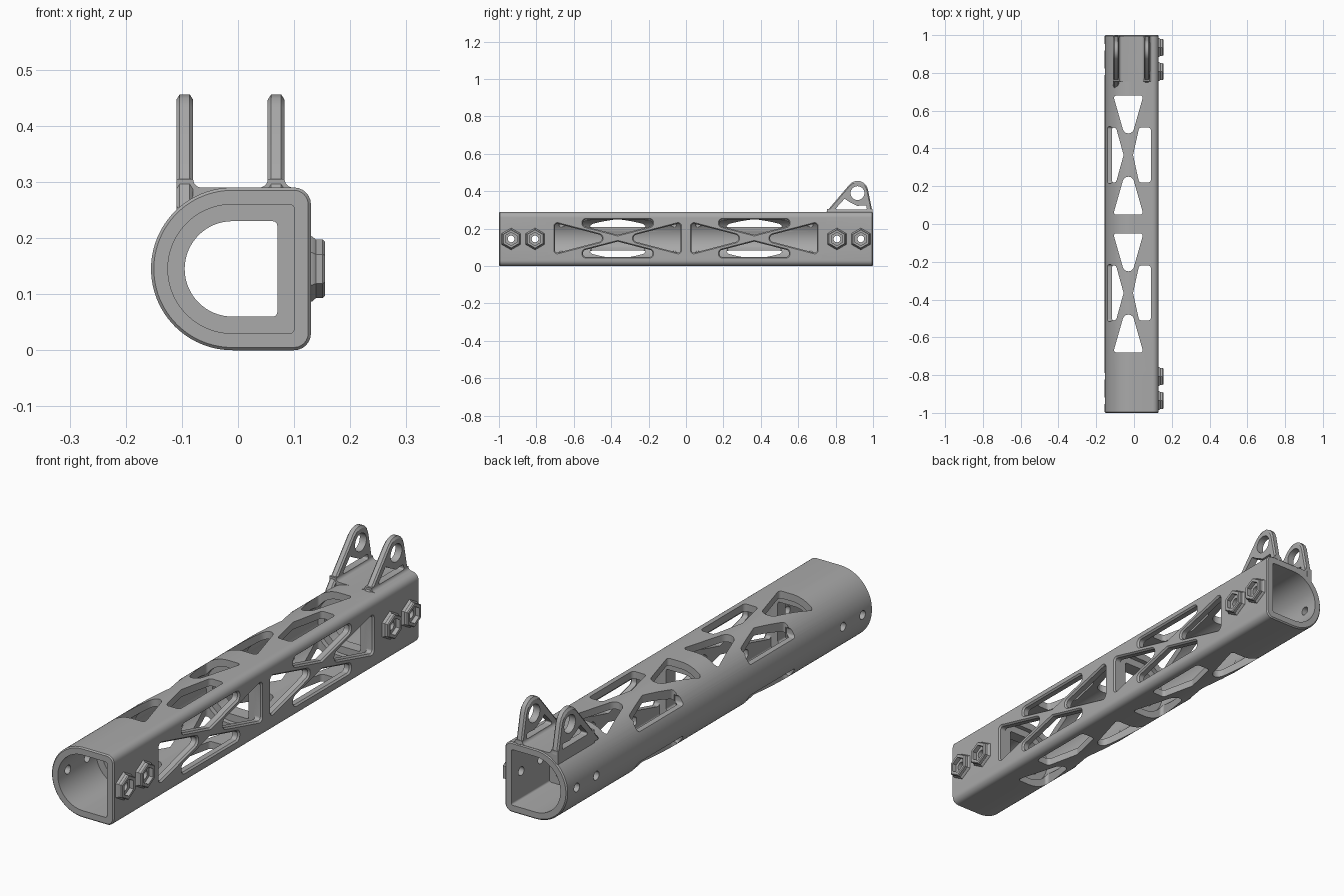
import bpy, bmesh
from math import sin, cos, pi, atan2, tan
from mathutils import Vector

cube = bpy.data.objects.get("Cube")
if cube:
    bpy.data.objects.remove(cube, do_unlink=True)

gray = bpy.data.materials.new("plain_gray")
gray.use_nodes = True
gray.diffuse_color = (0.4, 0.4, 0.4, 1)
gray.node_tree.nodes["Principled BSDF"].inputs["Base Color"].default_value = (0.4, 0.4, 0.4, 1)


def arc(cx, cy, r, a, b, n):
    return [(cx + r * cos(a + (b - a) * i / n), cy + r * sin(a + (b - a) * i / n)) for i in range(n + 1)]


def circle(cx, cy, r, n=32, turn=0):
    return arc(cx, cy, r, turn, turn + 2 * pi, n)[:-1]


def rounded(corners, d=0.0):
    """Polygon of (u, v, radius) corners, grown outward by d, with rounded corners."""
    n = len(corners)
    area = sum(corners[i - 1][0] * corners[i][1] - corners[i][0] * corners[i - 1][1] for i in range(n))
    if area < 0:
        corners = corners[::-1]
    pts = [Vector(c[:2]) for c in corners]
    normals = []
    for i in range(n):
        e = (pts[(i + 1) % n] - pts[i]).normalized()
        normals.append(Vector((e.y, -e.x)))
    grown = []
    for i in range(n):
        a, b = normals[i - 1], normals[i]
        grown.append(pts[i] + (a + b) * d / (1 + a.dot(b)))
    out = []
    for i, p in enumerate(grown):
        to_a, to_b = grown[i - 1] - p, grown[(i + 1) % n] - p
        u, v = to_a.normalized(), to_b.normalized()
        half = u.angle(v) / 2
        t = min(max(corners[i][2] + d, 0.002) / tan(half), 0.48 * min(to_a.length, to_b.length))
        r = t * tan(half)
        c = p + (u + v).normalized() * r / sin(half)
        s, e = p + u * t - c, p + v * t - c
        a0 = atan2(s.y, s.x)
        sweep = (atan2(e.y, e.x) - a0 + pi) % (2 * pi) - pi
        out += arc(c.x, c.y, r, a0, a0 + sweep, 6)
    return out


def loft(name, axis, rings):
    """Closed solid through (position, points) sections along one axis."""
    place = {"x": lambda p, u, v: (p, u, v),
             "y": lambda p, u, v: (u, p, v),
             "z": lambda p, u, v: (u, v, p)}[axis]
    bm = bmesh.new()
    loops = [[bm.verts.new(place(pos, *q)) for q in pts] for pos, pts in rings]
    n = len(loops[0])
    for lo, hi in zip(loops, loops[1:]):
        for i in range(n):
            bm.faces.new((lo[i], lo[(i + 1) % n], hi[(i + 1) % n], hi[i]))
    bm.faces.new(loops[0][::-1])
    bm.faces.new(loops[-1])
    bmesh.ops.recalc_face_normals(bm, faces=bm.faces)
    mesh = bpy.data.meshes.new(name)
    bm.to_mesh(mesh)
    bm.free()
    mesh.materials.append(gray)
    ob = bpy.data.objects.new(name, mesh)
    bpy.context.collection.objects.link(ob)
    return ob


def prism(name, axis, pts, a, b):
    return loft(name, axis, [(a, pts), (b, pts)])


def d_shape(o):
    """Tube section inset by o: half round on one side, flat on the other."""
    r = max(0.03 - o, 0.008)
    x, top, low = 0.13 - o - r, 0.29 - o - r, o + r
    return (arc(-0.01, 0.145, 0.145 - o, pi / 2, 3 * pi / 2, 48)
            + arc(x, low, r, -pi / 2, 0, 6) + arc(x, top, r, 0, pi / 2, 6))


# Tube body with softened ends
tube = loft("tube", "y", [(-1, d_shape(0.005)), (-0.995, d_shape(0)),
                          (0.995, d_shape(0)), (1, d_shape(0.005))])
helpers = []


def combine(ob, operation):
    ob.hide_render = True
    mod = tube.modifiers.new(ob.name, "BOOLEAN")
    mod.operation, mod.solver, mod.object = operation, "EXACT", ob
    helpers.append(ob)


def add(ob):
    combine(ob, "UNION")


def cut(ob):
    combine(ob, "DIFFERENCE")


# Hollow chambers that leave three inner rings, then the narrower bore
for a, b in ((-1.1, -0.75), (-0.70, -0.03), (0.03, 0.70), (0.75, 1.1)):
    cut(prism("chamber", "y", d_shape(0.03), a, b))
cut(prism("bore", "y", d_shape(0.06), -1.2, 1.2))

# Saddle under the lugs with filleted roots
f = 0.015
saddle = ([(-0.11, 0.25), (-0.11, 0.305)]
          + arc(-0.08 + f, 0.29 + f, f, pi, 1.5 * pi, 6)
          + arc(0.053 - f, 0.29 + f, f, 1.5 * pi, 2 * pi, 6)
          + arc(0.083 + f, 0.29 + f, f, pi, 1.5 * pi, 6)
          + [(0.098, 0.275), (0, 0.27)])
add(prism("saddle", "y", saddle, 0.755, 0.996))

# Pair of lugs
for x, bottom in ((-0.11, 0.25), (0.053, 0.272)):
    left = 0.75 - (0.29 - bottom) * 0.85
    side = [(left, bottom, 0.002), (0.997, bottom, 0.002), (0.997, 0.29, 0.01), (0.949, 0.524, 0.06)]
    add(loft("lug", "x", [(x, rounded(side, -0.006)), (x + 0.006, rounded(side)),
                          (x + 0.024, rounded(side)), (x + 0.03, rounded(side, -0.006))]))
cut(prism("lug_eye", "x", circle(0.917, 0.39, 0.037), -0.2, 0.2))
gap = [(0.795, 0.302), (0.968, 0.302), (0.963, 0.325), (0.915, 0.322), (0.87, 0.345), (0.848, 0.36)]
cut(prism("lug_gap", "x", rounded([(u, v, 0.006) for u, v in gap]), -0.2, 0.2))

# Truss windows
for c in (-0.365, 0.365):
    for s in (-1, 1):
        # end triangles, straight down through top and bottom
        tri = [(-0.11, c + s * 0.315, 0.012), (0.05, c + s * 0.315, 0.012), (-0.03, c + s * 0.035, 0.03)]
        cut(prism("top_triangle", "z", rounded(tri), -0.1, 0.4))
        # side windows, straight down, mirrored about the truss line
        trap = [(0.057, 0.145), (0.12, 0.145), (0.12, -0.145), (0.057, -0.145), (0.025, 0)]
        if s < 0:
            trap[1], trap[2] = (0.087, 0.145), (0.087, -0.145)
            trap[0], trap[3] = (0.065, 0.145), (0.065, -0.145)
        cut(prism("top_window", "z", rounded([(-0.03 + s * u, c + v, 0.015) for u, v in trap]), -0.1, 0.4))
        # sills of the curved wall
        z = 0.145 + s * 0.0815
        sill = [(c + i * 0.15, z + i * j * 0.0185, 0.012) for i, j in ((-1, 1), (1, -1), (1, 1), (-1, -1))]
        cut(prism("sill_slot", "x", rounded(sill), -0.2, -0.1))
        # flat wall, with flared mouths
        end = [(c + s * 0.335, 0.068, 0.012), (c + s * 0.335, 0.23, 0.012), (c + s * 0.025, 0.149, 0.02)]
        slot = [(c + u, 0.149 + s * v, 0.015) for u, v in
                ((-0.185, 0.1), (0.185, 0.1), (0.185, 0.066), (0, 0.018), (-0.185, 0.066))]
        for shape in (end, slot):
            cut(loft("side_window", "x", [(0.085, rounded(shape)), (0.123, rounded(shape)),
                                          (0.131, rounded(shape, 0.007)), (0.15, rounded(shape, 0.007))]))

# Hexagonal nut bosses with bolt holes through both walls
for y in (-0.935, -0.807, 0.807, 0.935):
    def hexagon(r):
        return circle(y, 0.145, r, 6, pi / 6)
    add(loft("nut_boss", "x", [(0.122, hexagon(0.06)), (0.132, hexagon(0.058)), (0.139, hexagon(0.052)),
                               (0.151, hexagon(0.052)), (0.155, hexagon(0.048))]))
    cut(prism("nut_pocket", "x", hexagon(0.035), 0.137, 0.2))
    cut(prism("bolt_hole", "x", circle(y, 0.145, 0.018, 24), -0.3, 0.3))

# Bake the cuts and remove the helpers
deps = bpy.context.evaluated_depsgraph_get()
baked = bpy.data.meshes.new_from_object(tube.evaluated_get(deps))
tube.modifiers.clear()
tube.data = baked
for ob in helpers:
    bpy.data.objects.remove(ob, do_unlink=True)
tube.data.materials.clear()
tube.data.materials.append(gray)
tube.data.polygons.foreach_set("material_index", [0] * len(tube.data.polygons))

for ob in bpy.context.selected_objects:
    ob.select_set(False)
tube.select_set(True)
bpy.context.view_layer.objects.active = tube
bpy.ops.object.shade_smooth_by_angle(angle=0.5)
